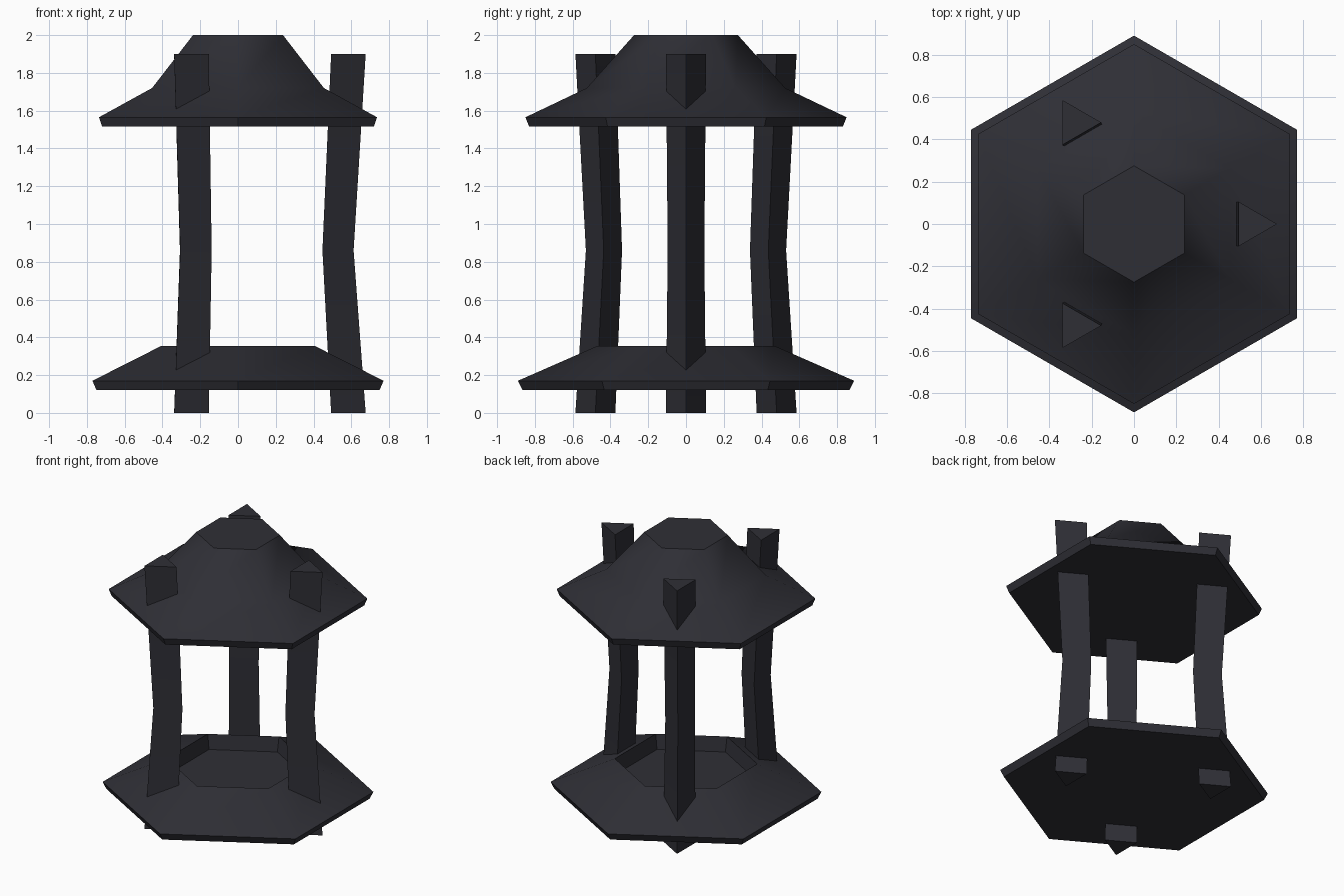
import bpy, bmesh, math

if "Cube" in bpy.data.objects:
    bpy.data.objects.remove(bpy.data.objects["Cube"])

mat = bpy.data.materials.new("dark slate")
mat.diffuse_color = (0.028, 0.028, 0.036, 1)
mat.use_nodes = True
mat.node_tree.nodes["Principled BSDF"].inputs["Base Color"].default_value = mat.diffuse_color


def loft(name, rings, smooth_angle):
    """Skin a stack of point rings, cap both ends."""
    bm = bmesh.new()
    loops = [[bm.verts.new(p) for p in ring] for ring in rings]
    n = len(loops[0])
    for a, b in zip(loops, loops[1:]):
        for i in range(n):
            j = (i + 1) % n
            bm.faces.new((a[i], a[j], b[j], b[i]))
    bm.faces.new(loops[0][::-1])
    bm.faces.new(loops[-1])
    bmesh.ops.recalc_face_normals(bm, faces=bm.faces)
    me = bpy.data.meshes.new(name)
    bm.to_mesh(me)
    bm.free()
    me.materials.append(mat)
    ob = bpy.data.objects.new(name, me)
    bpy.context.collection.objects.link(ob)
    bpy.ops.object.select_all(action='DESELECT')
    ob.select_set(True)
    bpy.context.view_layer.objects.active = ob
    bpy.ops.object.shade_smooth_by_angle(angle=math.radians(smooth_angle))
    return ob


def hexagon(r, z):
    return [(r * math.cos(math.radians(30 + 60 * i)),
             r * math.sin(math.radians(30 + 60 * i)), z) for i in range(6)]


# base plate with a recessed well on top
loft("base_plate", [hexagon(r, z) for r, z in
     [(0.865, 0.12), (0.89, 0.17), (0.468, 0.355), (0.45, 0.25)]], 48)

# roof: wide eave, then a steeper cap
loft("roof", [hexagon(r, z) for r, z in
     [(0.83, 1.515), (0.85, 1.565), (0.525, 1.72), (0.275, 2.0)]], 48)

# three bowed triangular posts, point outwards
for k in range(3):
    c, s = math.cos(k * math.tau / 3), math.sin(k * math.tau / 3)
    rings = []
    for z, inner, outer, half in [(0, 0.493, 0.676, 0.106),
                                  (0.86, 0.447, 0.612, 0.097),
                                  (1.9, 0.493, 0.676, 0.106)]:
        tri = [(outer, 0), (inner, half), (inner, -half)]
        rings.append([(x * c - y * s, x * s + y * c, z) for x, y in tri])
    loft("post_%d" % (k + 1), rings, 30)
